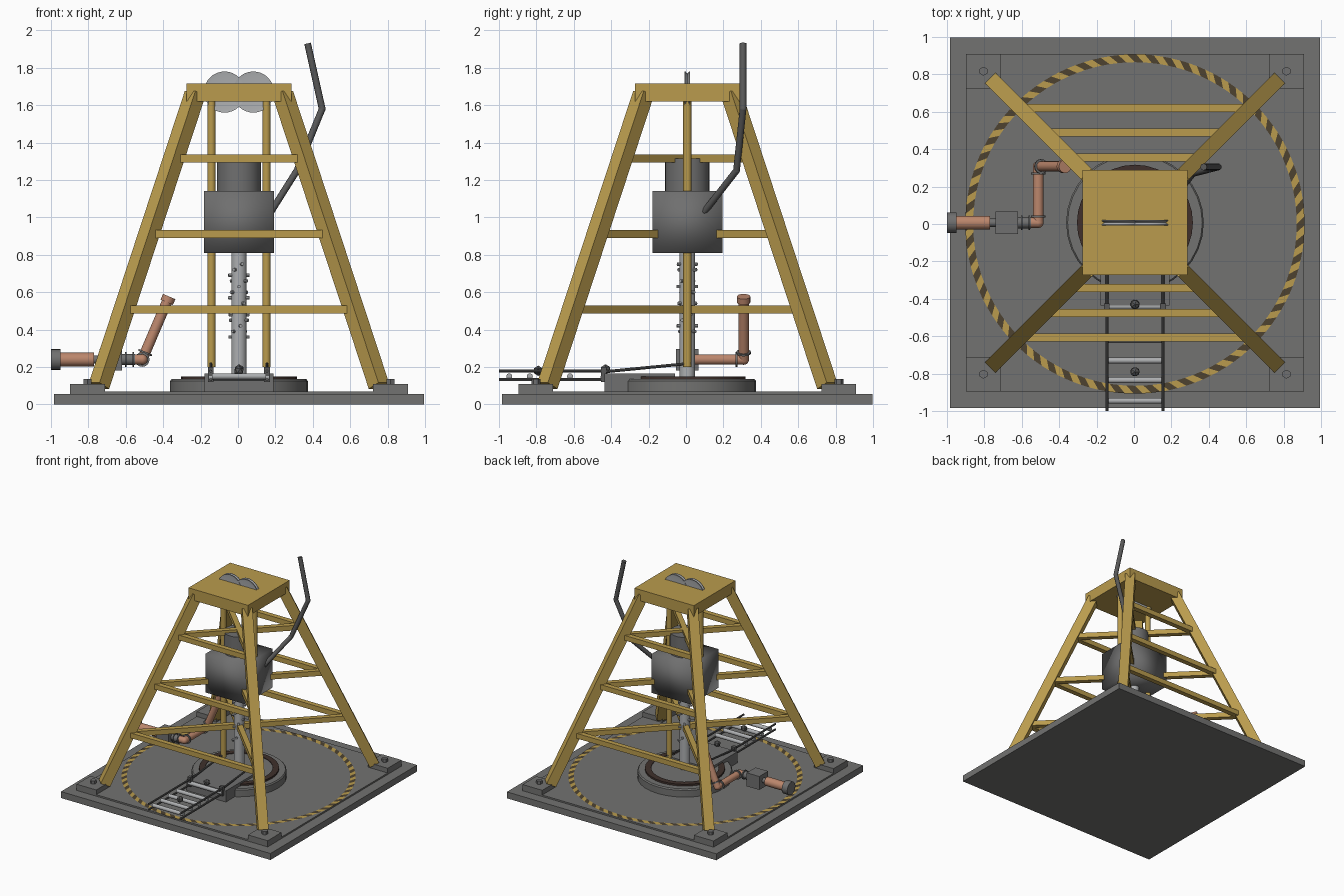
import bpy, bmesh, math
from mathutils import Vector, Matrix

if "Cube" in bpy.data.objects:
    bpy.data.objects.remove(bpy.data.objects["Cube"])

CX, CY = 0.005, 0.007          # tower axis


def material(name, rgb):
    m = bpy.data.materials.new(name)
    m.diffuse_color = (*rgb, 1)
    m.use_nodes = True
    m.node_tree.nodes["Principled BSDF"].inputs["Base Color"].default_value = m.diffuse_color
    return m


YELLOW = material("yellow paint", (0.49, 0.33, 0.075))
FLOOR = material("floor grey", (0.17, 0.17, 0.165))
STEEL = material("mid grey steel", (0.16, 0.16, 0.16))
DARK = material("dark grey steel", (0.10, 0.10, 0.10))
LIGHT = material("light steel", (0.42, 0.43, 0.44))
COPPER = material("copper", (0.50, 0.24, 0.15))
BROWN = material("dark brown", (0.05, 0.03, 0.025))
STRIPE = material("stripe dark", (0.075, 0.055, 0.03))


def finish(name, bm, mats, smooth=None):
    bmesh.ops.recalc_face_normals(bm, faces=bm.faces[:])
    me = bpy.data.meshes.new(name)
    bm.to_mesh(me)
    bm.free()
    ob = bpy.data.objects.new(name, me)
    bpy.context.collection.objects.link(ob)
    for m in (mats if isinstance(mats, list) else [mats]):
        me.materials.append(m)
    if smooth:
        bpy.context.view_layer.objects.active = ob
        ob.select_set(True)
        bpy.ops.object.shade_smooth_by_angle(angle=math.radians(smooth))
        ob.select_set(False)
    return ob


def box(name, lo, hi, mat, smooth=None):
    lo, hi = Vector(lo), Vector(hi)
    bm = bmesh.new()
    bmesh.ops.create_cube(bm, size=1, matrix=Matrix.Translation((lo + hi) / 2) @ Matrix.Diagonal((*(hi - lo), 1)))
    return finish(name, bm, mat, smooth)


def beam(name, p, q, w, mat, side):
    """Square bar from p to q; side is the direction of its width."""
    p, q = Vector(p), Vector(q)
    z = (q - p).normalized()
    y = z.cross(Vector(side)).normalized()
    x = y.cross(z)
    rot = Matrix((x, y, z)).transposed().to_4x4()
    bm = bmesh.new()
    bmesh.ops.create_cube(bm, size=1, matrix=Matrix.Translation((p + q) / 2) @ rot
                          @ Matrix.Diagonal((w, w, (q - p).length, 1)))
    return finish(name, bm, mat)


def rod(name, p, q, r, mat, seg=16):
    """Cylinder from p to q."""
    p, q = Vector(p), Vector(q)
    d = q - p
    rot = d.to_track_quat('Z', 'Y').to_matrix().to_4x4()
    bm = bmesh.new()
    bmesh.ops.create_cone(bm, cap_ends=True, segments=seg, radius1=r, radius2=r, depth=d.length,
                          matrix=Matrix.Translation((p + q) / 2) @ rot)
    return finish(name, bm, mat, 40 if seg > 8 else None)


def ball(name, p, r, mat):
    bm = bmesh.new()
    bmesh.ops.create_uvsphere(bm, u_segments=16, v_segments=10, radius=r, matrix=Matrix.Translation(p))
    return finish(name, bm, mat, 60)


def lathe(name, profile, mat, matrix, seg=32):
    """Closed (radius, height) profile spun about the local z axis."""
    bm = bmesh.new()
    rings = [[bm.verts.new(matrix @ Vector((r * math.cos(a), r * math.sin(a), z))) for r, z in profile]
             for a in (2 * math.pi * i / seg for i in range(seg))]
    n = len(profile)
    for i in range(seg):
        a, b = rings[i], rings[(i + 1) % seg]
        for j in range(n):
            k = (j + 1) % n
            bm.faces.new((a[j], b[j], b[k], a[k]))
    return finish(name, bm, mat, 35)


def tube(name, pts, r, mat):
    for i, (p, q) in enumerate(zip(pts, pts[1:])):
        rod(f"{name}_{i}", p, q, r, mat)
    for p in pts[1:-1]:
        ball(f"{name}_elbow", p, r * 1.02, mat)


# Ground slab and raised floor
box("base_slab", (CX - .99, CY - .99, 0), (CX + .99, CY + .99, .055), FLOOR)
box("floor_plate", (CX - .903, CY - .903, .055), (CX + .903, CY + .903, .068), FLOOR)

# Hazard ring with slanted stripes
bm = bmesh.new()
N = 120
inner, outer = [], []
for i in range(N):
    a = 2 * math.pi * i / N
    inner.append(bm.verts.new((CX + .865 * math.cos(a), .865 * math.sin(a), .0715)))
    a += .045
    outer.append(bm.verts.new((CX + .907 * math.cos(a), .907 * math.sin(a), .0715)))
for i in range(N):
    j = (i + 1) % N
    bm.faces.new((inner[i], outer[i], outer[j], inner[j])).material_index = i % 2
finish("hazard_ring", bm, [YELLOW, STRIPE])

# Tower legs, feet and bolts
for sx in (-1, 1):
    for sy in (-1, 1):
        at = lambda d, z: (CX + sx * d, CY + sy * d, z)
        beam("tower_leg", at(.748, .10), at(.235, 1.66), .08, YELLOW, (-sy, sx, 0))
        x, y, _ = at(.81, 0)
        box("foot", (x - .093, y - .093, .06), (x + .093, y + .093, .108), FLOOR)
        rod("foot_bolt", (x, y, .1), (x, y, .135), .024, STEEL, 6)

# Horizontal and diagonal braces at three levels
for z, d in ((.508, .614), (.91, .482), (1.315, .348)):
    for s in (-1, 1):
        beam("cross_brace", (CX - d, CY + s * d, z), (CX + d, CY + s * d, z), .043, YELLOW, (0, 0, 1))
        beam("diagonal_brace", (CX - d, CY - s * d, z), (CX + d, CY + s * d, z), .043, YELLOW, (0, 0, 1))

# Crown block with two grooved pulley wheels
box("crown_block", (CX - .281, CY - .281, 1.62), (CX + .281, CY + .281, 1.715), YELLOW)
for s in (-1, 1):
    m = Matrix.Translation((CX + s * .077, CY, 1.67)) @ Matrix.Rotation(math.pi / 2, 4, 'X')
    lathe("pulley_wheel", [(.004, -.012), (.09, -.012), (.11, -.015), (.11, -.009), (.098, 0),
                           (.11, .009), (.11, .015), (.09, .012), (.004, .012)], LIGHT, m)
    # Guide rods with base clamps
    rod("guide_rod", (CX + s * .147, CY, .2), (CX + s * .147, CY, 1.63), .022, YELLOW)

# Drive housing, motor and drill string
box("drive_housing", (CX - .187, CY - .187, .81), (CX + .187, CY + .187, 1.14), STEEL, 100)
rod("motor", (CX, CY, 1.13), (CX, CY, 1.315), .118, STEEL, 32)
rod("drill_string", (CX, CY, .12), (CX, CY, .82), .041, LIGHT, 24)
for i in range(14):
    a = i * math.radians(50)
    d = Vector((math.cos(a), math.sin(a), 0)) * .057
    c = Vector((CX, CY, .36 + i * .03))
    rod("string_stud", c - d, c + d, .009, LIGHT, 8)

# Control lever
tube("lever", [(.17, .09, 1.02), (.315, .27, 1.25), (.45, .305, 1.58), (.372, .305, 1.93)], .018, DARK)

# Turntable around the hole
c = Matrix.Translation((CX, CY, 0))
lathe("turntable_rim", [(.31, .06), (.368, .06), (.368, .125), (.36, .135), (.31, .135)], FLOOR, c)
lathe("turntable_seal", [(.262, .06), (.31, .06), (.31, .15), (.262, .15)], BROWN, c)
lathe("turntable_plate", [(.03, .06), (.262, .06), (.262, .145), (.03, .145)], FLOOR, c)

# Conveyor feed box, rails, rollers and loose lumps
box("feed_box", (CX - .185, -.435, .07), (CX + .185, -.06, .165), STEEL)
rod("feed_roller", (CX - .16, -.44, .145), (CX + .16, -.44, .145), .017, LIGHT)
for s in (-1, 1):
    x = CX + s * .15
    rod("upper_rail", (x, -1, .178), (x, -.42, .178), .008, DARK, 8)
    rod("lower_rail", (x, -1, .132), (x, -.42, .132), .008, DARK, 8)
    rod("rail_arm", (x, -.43, .175), (x, .03, .22), .008, DARK, 8)
    box("rail_bracket", (x - .015, -.455, .12), (x + .015, -.425, .2), DARK)
for y in (-.62, -.73, -.835, -.945):
    rod("conveyor_roller", (CX - .145, y, .15), (CX + .145, y, .15), .016, LIGHT)
for y, z in ((-.43, .187), (-.79, .18)):
    bm = bmesh.new()
    bmesh.ops.create_icosphere(bm, subdivisions=1, radius=.028, matrix=Matrix.Translation((CX, y, z)))
    finish("rock_lump", bm, DARK)

# Copper water pipe with valve, couplings and open end
Z = .24
rod("pipe_end_flange", (-1, CY, Z), (-.948, CY, Z), .055, STEEL, 24)
rod("inlet_pipe", (-.95, CY, Z), (-.77, CY, Z), .037, COPPER)
rod("valve_stub", (-.775, CY, Z), (-.735, CY, Z), .022, STEEL)
box("valve_body", (-.74, CY - .06, .18), (-.62, CY + .06, .295), STEEL)
rod("valve_outlet", (-.625, CY, Z), (-.55, CY, Z), .03, STEEL)
a, b, e = Vector((-.512, CY, Z)), Vector((-.512, .308, Z)), Vector((-.375, .308, .56))
tube("copper_pipe", [(-.56, CY, Z), a, b, e], .028, COPPER)
up = (e - b).normalized()
for p, d in ((Vector((-.6, CY, Z)), Vector((1, 0, 0))), (Vector((-.56, CY, Z)), Vector((1, 0, 0))),
             (Vector((-.512, .04, Z)), Vector((0, 1, 0))), (Vector((-.512, .27, Z)), Vector((0, 1, 0))),
             (b + up * .04, up)):
    rod("pipe_coupling", p - d * .005, p + d * .005, .039, STEEL)
rod("pipe_outlet_collar", e - up * .015, e + up * .018, .036, COPPER)
